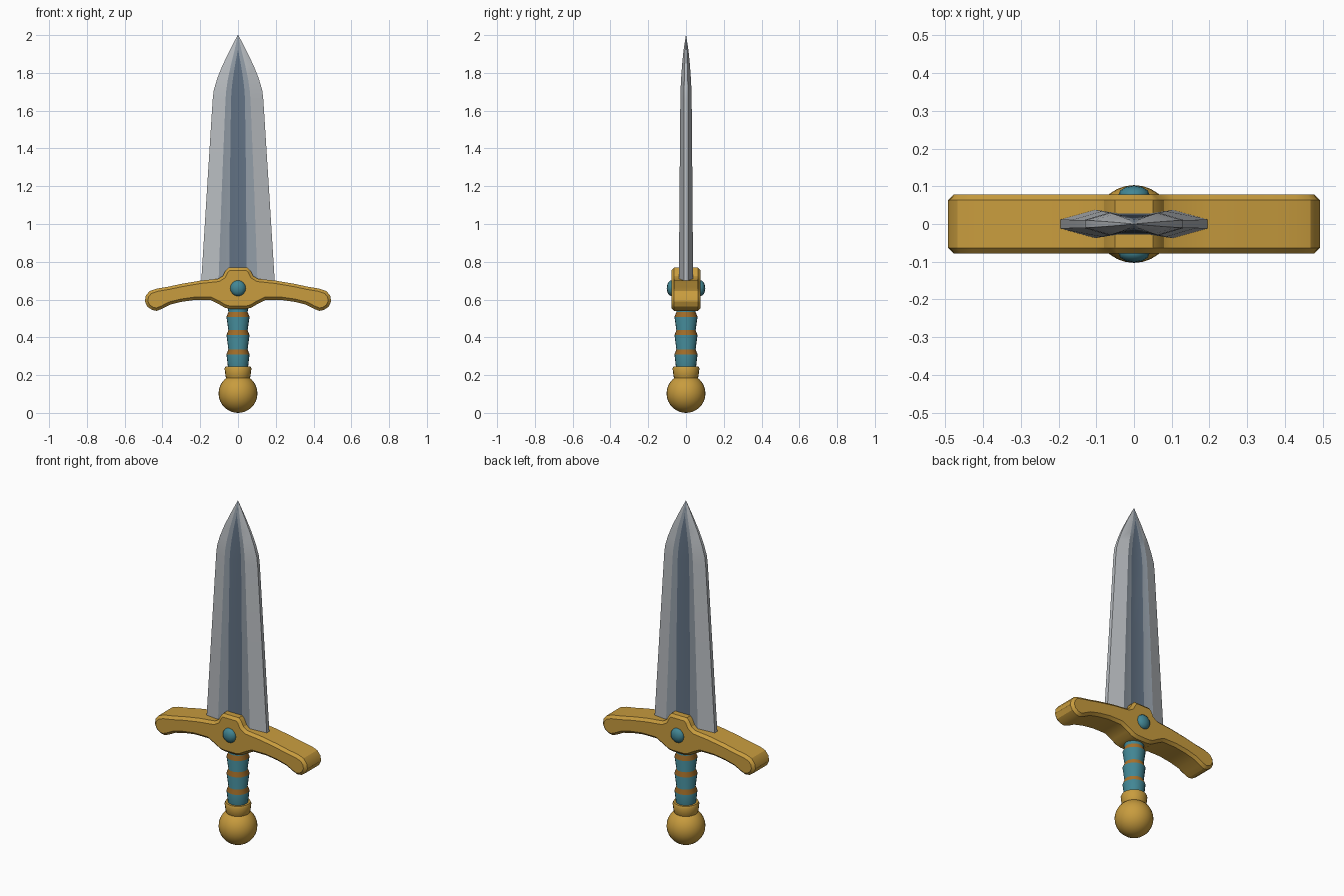
import bpy, bmesh, math

cube = bpy.data.objects.get("Cube")
if cube:
    bpy.data.objects.remove(cube, do_unlink=True)


def material(name, *rgb):
    """Flat material from 0-255 sRGB values."""
    lin = [((c / 255 + 0.055) / 1.055) ** 2.4 for c in rgb] + [1]
    m = bpy.data.materials.new(name)
    m.use_nodes = True
    m.diffuse_color = lin
    m.node_tree.nodes["Principled BSDF"].inputs["Base Color"].default_value = lin
    return m


gold = material("gold", 200, 156, 62)
bronze = material("bronze", 166, 112, 42)
teal = material("teal", 66, 134, 148)
edge_steel = material("edge steel", 184, 188, 192)
mid_steel = material("mid steel", 146, 156, 166)
dark_steel = material("dark steel", 98, 114, 132)


def finish(name, bm, mats, angle=35):
    bmesh.ops.remove_doubles(bm, verts=bm.verts, dist=0.0001)
    bmesh.ops.recalc_face_normals(bm, faces=bm.faces)
    mesh = bpy.data.meshes.new(name)
    bm.to_mesh(mesh)
    bm.free()
    for m in mats:
        mesh.materials.append(m)
    obj = bpy.data.objects.new(name, mesh)
    bpy.context.collection.objects.link(obj)
    bpy.ops.object.select_all(action="DESELECT")
    obj.select_set(True)
    bpy.context.view_layer.objects.active = obj
    bpy.ops.object.shade_smooth_by_angle(angle=math.radians(angle))
    return obj


def loft(name, rings, mats, rule=lambda i, j: 0, angle=35):
    """Skin closed rings of points; rule gives the material of each face."""
    bm = bmesh.new()
    rows = [[bm.verts.new(p) for p in ring] for ring in rings]
    n = len(rows[0])
    for i, (a, b) in enumerate(zip(rows, rows[1:])):
        for j in range(n):
            k = (j + 1) % n
            bm.faces.new((a[j], a[k], b[k], b[j])).material_index = rule(i, j)
    bm.faces.new(rows[0][::-1])
    bm.faces.new(rows[-1])
    return finish(name, bm, mats, angle)


def lathe(name, profile, mats, rule=lambda i, j: 0, sides=20):
    turns = [2 * math.pi * s / sides for s in range(sides)]
    rings = [[(r * math.cos(t), r * math.sin(t), z) for t in turns] for r, z in profile]
    return loft(name, rings, mats, rule)


def ball(name, centre, size, mat, u, v):
    bm = bmesh.new()
    bmesh.ops.create_uvsphere(bm, u_segments=u, v_segments=v, radius=1)
    bmesh.ops.scale(bm, vec=size, verts=bm.verts)
    bmesh.ops.translate(bm, vec=centre, verts=bm.verts)
    return finish(name, bm, [mat], 60)


# Blade: edge, ridge and fuller widths, then their depths, at each height
stations = [
    (0.64, 0.198, 0.105, 0.045, 0.012, 0.038, 0.029),
    (1.20, 0.163, 0.085, 0.043, 0.011, 0.034, 0.026),
    (1.66, 0.134, 0.066, 0.037, 0.010, 0.030, 0.024),
    (1.71, 0.128, 0.062, 0.034, 0.010, 0.029, 0.023),
    (1.77, 0.110, 0.053, 0.027, 0.009, 0.026, 0.021),
    (1.84, 0.082, 0.038, 0.016, 0.007, 0.021, 0.018),
    (1.92, 0.043, 0.018, 0.001, 0.004, 0.013, 0.012),
    (2.00, 0.0, 0.0, 0.0, 0.0, 0.0, 0.0),
]
blade_rings = []
for z, w, r, f, e, t, d in stations:
    front = [(-w, -e), (-r, -t), (-f, -d), (f, -d), (r, -t), (w, -e)]
    loop = front + [(-x, -y) for x, y in front]
    blade_rings.append([(x, y, z) for x, y in loop])
# The last ring is nearly a point so that the tip closes cleanly
blade_rings[-1] = [(p[0] * 0.01, p[1] * 0.01, 2.0) for p in blade_rings[0]]
strip_material = (0, 1, 2, 1, 0, 0)
loft("blade", blade_rings, [edge_steel, mid_steel, dark_steel],
     lambda i, j: strip_material[j % 6], angle=25)

# Crossguard: mirrored outline, extruded and rim-bevelled
half = [
    (0.05, 0.77), (0.065, 0.755), (0.08, 0.725), (0.105, 0.71), (0.2, 0.7),
    (0.3, 0.683), (0.37, 0.668), (0.43, 0.658), (0.468, 0.645), (0.488, 0.62),
    (0.493, 0.59), (0.48, 0.562), (0.455, 0.545), (0.43, 0.54), (0.4, 0.552),
    (0.36, 0.573), (0.3, 0.588), (0.23, 0.598), (0.145, 0.598), (0.1, 0.575),
    (0.07, 0.557), (0.04, 0.55),
]
outline = half + [(-x, z) for x, z in reversed(half)]
guard = loft("crossguard", [[(x, y, z) for x, z in outline] for y in (-0.078, 0.078)],
             [gold], angle=30)
bevel = guard.modifiers.new("rim", "BEVEL")
bevel.width = 0.015
bevel.segments = 1
bevel.limit_method = "ANGLE"
bevel.angle_limit = math.radians(70)

# Gems on both faces of the guard
for side, y in (("front", -0.076), ("back", 0.076)):
    ball(side + "_gem", (0, y, 0.66), (0.042, 0.026, 0.042), teal, 12, 8)

# Grip: flared wraps with bronze bands between them
grip = [(0.052, 0.23)]
for z in (0.31, 0.412, 0.508):
    grip += [(0.061, z), (0.051, z + 0.026)]
grip.append((0.056, 0.58))
lathe("grip", grip, [teal, bronze], lambda i, j: i % 2)

# Collar and pommel
lathe("collar", [(0.055, 0.17), (0.066, 0.192), (0.071, 0.235), (0.066, 0.245)], [gold])
ball("pommel", (0, 0, 0.103), (0.103, 0.103, 0.103), gold, 28, 16)
